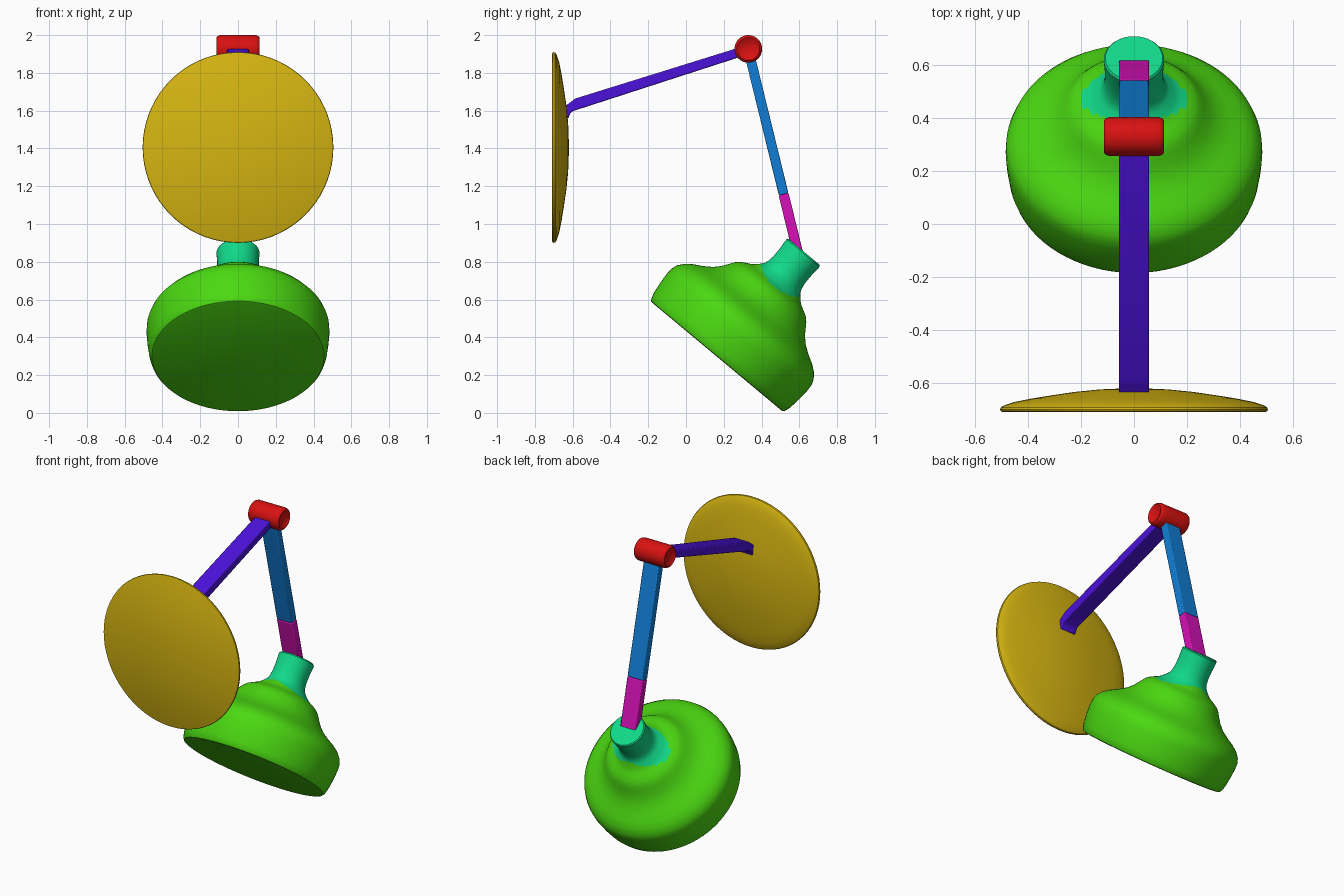
import bpy, bmesh, math
from mathutils import Vector

cube = bpy.data.objects.get("Cube")
if cube:
    bpy.data.objects.remove(cube, do_unlink=True)


def material(name, rgb):
    """Flat material from 0-255 display values."""
    lin = [((c / 255 + 0.055) / 1.055) ** 2.4 if c > 10 else c / 255 / 12.92 for c in rgb]
    m = bpy.data.materials.new(name)
    m.use_nodes = True
    m.diffuse_color = (*lin, 1)
    m.node_tree.nodes["Principled BSDF"].inputs["Base Color"].default_value = (*lin, 1)
    return m


YELLOW = material("mustard_yellow", (214, 181, 17))
PURPLE = material("violet", (75, 17, 217))
RED = material("red", (217, 17, 17))
BLUE = material("blue", (17, 126, 214))
PINK = material("magenta", (214, 17, 183))
GREEN = material("green", (75, 217, 17))
TEAL = material("teal", (17, 217, 137))


def finish(bm, name, mats, angle=35):
    bmesh.ops.recalc_face_normals(bm, faces=bm.faces)
    me = bpy.data.meshes.new(name)
    bm.to_mesh(me)
    bm.free()
    ob = bpy.data.objects.new(name, me)
    bpy.context.collection.objects.link(ob)
    for m in mats:
        me.materials.append(m)
    bpy.ops.object.select_all(action="DESELECT")
    ob.select_set(True)
    bpy.context.view_layer.objects.active = ob
    bpy.ops.object.shade_smooth_by_angle(angle=math.radians(angle))
    return ob


def lathe(name, profile, origin, axis, mats, rule=None, segs=72):
    """Revolve (radius, height) points about an axis; rule picks the slot."""
    bm = bmesh.new()
    verts = [bm.verts.new((r, 0, h)) for r, h in profile]
    edges = [bm.edges.new(p) for p in zip(verts, verts[1:])]
    bmesh.ops.spin(bm, geom=verts + edges, cent=(0, 0, 0), axis=(0, 0, 1),
                   angle=math.tau, steps=segs, use_duplicate=False)
    bmesh.ops.remove_doubles(bm, verts=bm.verts, dist=0.0002)
    if rule:
        for f in bm.faces:
            f.material_index = rule(f.calc_center_median())
    rot = Vector((0, 0, 1)).rotation_difference(Vector(axis)).to_matrix()
    for v in bm.verts:
        v.co = rot @ v.co + Vector(origin)
    return finish(bm, name, mats)


def arm(name, outline, mat, half=0.057):
    """Flat bar: a side outline in (y, z) extruded across x."""
    bm = bmesh.new()
    face = bm.faces.new([bm.verts.new((-half, y, z)) for y, z in outline])
    ext = bmesh.ops.extrude_face_region(bm, geom=[face])
    moved = [g for g in ext["geom"] if isinstance(g, bmesh.types.BMVert)]
    bmesh.ops.translate(bm, verts=moved, vec=(2 * half, 0, 0))
    ob = finish(bm, name, [mat])
    bev = ob.modifiers.new("soft_edges", "BEVEL")
    bev.width, bev.segments = 0.006, 2
    return ob


def bar(p, q, t):
    """Outline of a straight bar of thickness t from p to q."""
    p, q = Vector(p), Vector(q)
    d = (q - p).normalized()
    n = Vector((-d.y, d.x)) * t / 2
    return [p + n, q + n, q - n, p - n]


# Round base plate: flat front, shallow dome behind
lathe("base_plate",
      [(0, 0), (0.495, 0), (0.503, 0.004), (0.505, 0.01), (0.502, 0.018), (0.49, 0.026),
       (0.45, 0.039), (0.39, 0.051), (0.31, 0.064), (0.22, 0.077), (0.13, 0.086),
       (0.06, 0.089), (0, 0.09)],
      (0, -0.71, 1.405), (0, 1, 0), [YELLOW])

# Long arm with a hooked foot on the plate
arm("lower_arm",
    [(0.31, 1.943), (-0.587, 1.664), (-0.612, 1.645), (-0.645, 1.62), (-0.645, 1.56),
     (-0.622, 1.56), (-0.613, 1.585), (-0.598, 1.598), (-0.508, 1.627), (0.31, 1.892)],
    PURPLE)

# Elbow barrel with slightly dished ends
half = [(0, 0.1), (0.04, 0.102), (0.052, 0.111), (0.06, 0.114), (0.068, 0.108),
        (0.073, 0.095), (0.073, 0.05)]
lathe("elbow_joint", half + [(r, -h) for r, h in reversed(half)],
      (0, 0.33, 1.927), (1, 0, 0), [RED], segs=40)

# Upright arm and the sleeve that enters the neck
arm("upper_arm", bar((0.333, 1.91), (0.517, 1.157), 0.052), BLUE)
arm("arm_sleeve", bar((0.517, 1.157), (0.595, 0.837), 0.054), PINK)

# Bell shade, with the neck coloured above a line that dips at the sides
lathe("lamp_shade",
      [(0, 0), (0.445, 0), (0.455, 0.003), (0.463, 0.014), (0.472, 0.045), (0.48, 0.11),
       (0.484, 0.17), (0.482, 0.205), (0.472, 0.235), (0.446, 0.268), (0.41, 0.295),
       (0.365, 0.32), (0.32, 0.351), (0.287, 0.385), (0.263, 0.42), (0.246, 0.445),
       (0.228, 0.463), (0.2, 0.48), (0.18, 0.49), (0.164, 0.5), (0.155, 0.508),
       (0.147, 0.516), (0.139, 0.524), (0.131, 0.533), (0.122, 0.545), (0.115, 0.565),
       (0.11, 0.6), (0.11, 0.65), (0.113, 0.695), (0.114, 0.714), (0.108, 0.722), (0, 0.722)],
      (0, 0.163, 0.298), (0, 0.64, 0.768), [GREEN, TEAL],
      rule=lambda c: int(c.z > 0.54 - 0.3 * abs(c.x)), segs=96)
